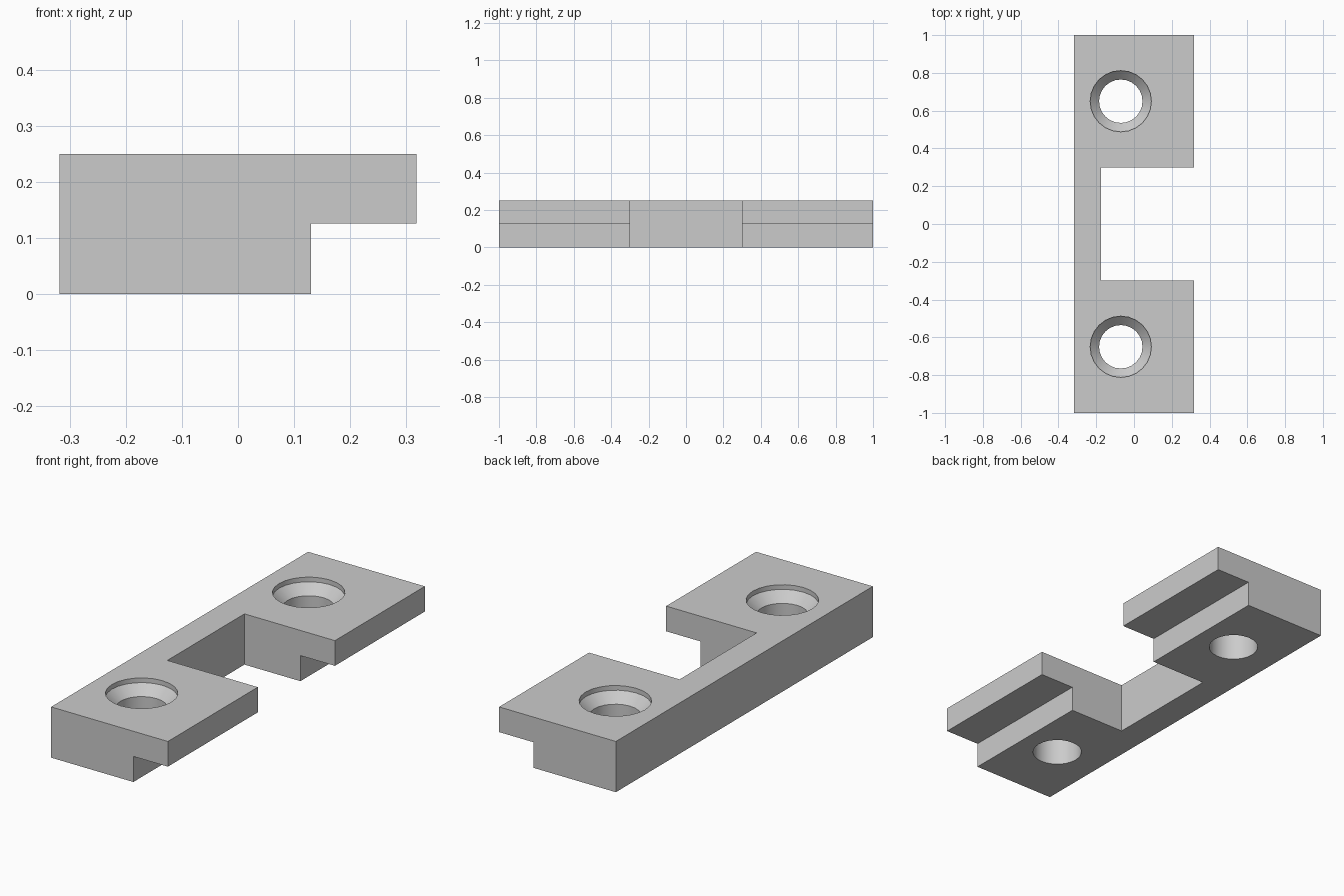
import bpy, bmesh, math

cube = bpy.data.objects.get("Cube")
if cube:
    bpy.data.objects.remove(cube, do_unlink=True)

grey = bpy.data.materials.new("light_grey")
grey.use_nodes = True
COLOUR = (0.6, 0.6, 0.6, 1)
grey.diffuse_color = COLOUR
grey.node_tree.nodes["Principled BSDF"].inputs["Base Color"].default_value = COLOUR

HALF_W, HEIGHT = 0.318, 0.25


def finish(name, bm):
    bmesh.ops.recalc_face_normals(bm, faces=bm.faces)
    mesh = bpy.data.meshes.new(name)
    bm.to_mesh(mesh)
    bm.free()
    mesh.materials.append(grey)
    obj = bpy.data.objects.new(name, mesh)
    bpy.context.collection.objects.link(obj)
    return obj


def extruded(name, outline, y0, y1):
    """Extrude an x-z outline along y."""
    bm = bmesh.new()
    face = bm.faces.new([bm.verts.new((x, y0, z)) for x, z in outline])
    new = bmesh.ops.extrude_face_region(bm, geom=[face])["geom"]
    bmesh.ops.translate(bm, vec=(0, y1 - y0, 0),
                        verts=[v for v in new if isinstance(v, bmesh.types.BMVert)])
    return finish(name, bm)


def turned(name, profile, x, y, sides=24):
    """Stack rings of (radius, z) into a closed solid."""
    bm = bmesh.new()
    rings = [[bm.verts.new((x + r * math.cos(math.tau * i / sides),
                            y + r * math.sin(math.tau * i / sides), z))
              for i in range(sides)] for r, z in profile]
    for low, high in zip(rings, rings[1:]):
        for i in range(sides):
            j = (i + 1) % sides
            bm.faces.new((low[i], low[j], high[j], high[i]))
    bm.faces.new(rings[0])
    bm.faces.new(rings[-1])
    return finish(name, bm)


# Plate with an overhanging lip along its left side
plate = extruded("mounting_plate",
                 [(-HALF_W, 0), (0.13, 0), (0.13, 0.126), (HALF_W, 0.126),
                  (HALF_W, HEIGHT), (-HALF_W, HEIGHT)], -1, 1)

# Central notch and two countersunk screw holes
cutters = [extruded("notch_cutter",
                    [(-0.175, -0.1), (0.5, -0.1), (0.5, 0.4), (-0.175, 0.4)], -0.3, 0.3)]
HOLE = [(0.115, -0.1), (0.115, 0.18), (0.162, 0.227), (0.162, 0.4)]
for side in (-1, 1):
    cutters.append(turned("screw_hole_cutter", HOLE, -0.07, side * 0.65))

for cutter in cutters:
    cutter.hide_render = True
    mod = plate.modifiers.new(cutter.name, "BOOLEAN")
    mod.operation = "DIFFERENCE"
    mod.solver = "EXACT"
    mod.object = cutter

# Apply the cuts, then remove the helpers
bpy.ops.object.select_all(action="DESELECT")
plate.select_set(True)
bpy.context.view_layer.objects.active = plate
for mod in list(plate.modifiers):
    bpy.ops.object.modifier_apply(modifier=mod.name)
for cutter in cutters:
    bpy.data.objects.remove(cutter, do_unlink=True)

bpy.ops.object.shade_smooth_by_angle(angle=math.radians(30))
